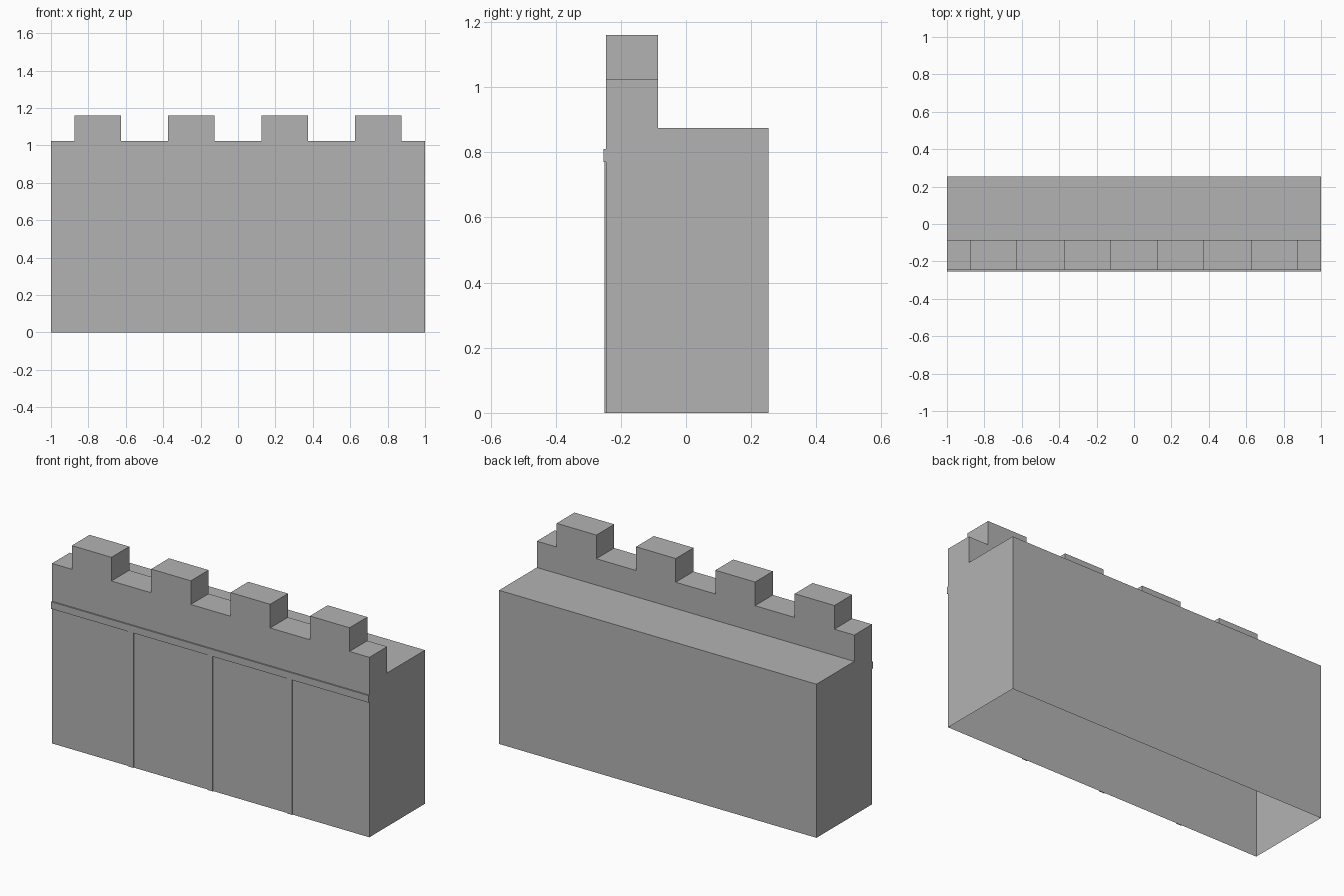
import bpy, bmesh

if "Cube" in bpy.data.objects:
    bpy.data.objects.remove(bpy.data.objects["Cube"])

stone = bpy.data.materials.new("stone_grey")
stone.diffuse_color = (0.45, 0.45, 0.45, 1)
stone.use_nodes = True
stone.node_tree.nodes["Principled BSDF"].inputs["Base Color"].default_value = stone.diffuse_color

BACK, FRONT, PARAPET_BACK = 0.254, -0.246, -0.086
WALK_Z, PARAPET_Z, TOP_Z = 0.875, 1.025, 1.16
LEDGE_LOW, LEDGE_HIGH = 0.77, 0.81


def finish(name, bm):
    mesh = bpy.data.meshes.new(name)
    bm.to_mesh(mesh)
    bm.free()
    mesh.materials.append(stone)
    obj = bpy.data.objects.new(name, mesh)
    bpy.context.collection.objects.link(obj)
    return obj


def remove_faces(bm, test):
    bm.normal_update()
    doomed = [f for f in bm.faces if test(f.normal)]
    bmesh.ops.delete(bm, geom=doomed, context='FACES')


def box(name, x, y, z, open_side):
    """Box from (min, max) ranges, left open where it meets the wall."""
    bm = bmesh.new()
    bmesh.ops.create_cube(bm, size=1)
    for v in bm.verts:
        v.co = [r[0] if c < 0 else r[1] for c, r in zip(v.co, (x, y, z))]
    remove_faces(bm, open_side)
    return finish(name, bm)


# Wall body: stepped side profile swept along x, hollow with an open bottom
profile = [(FRONT, 0), (BACK, 0), (BACK, WALK_Z), (PARAPET_BACK, WALK_Z),
           (PARAPET_BACK, PARAPET_Z), (FRONT, PARAPET_Z)]
bm = bmesh.new()
end = bm.faces.new([bm.verts.new((-1, y, z)) for y, z in profile])
swept = bmesh.ops.extrude_face_region(bm, geom=[end], use_keep_orig=True)
bmesh.ops.translate(bm, vec=(2, 0, 0),
                    verts=[g for g in swept["geom"] if isinstance(g, bmesh.types.BMVert)])
bmesh.ops.recalc_face_normals(bm, faces=bm.faces)
remove_faces(bm, lambda n: n.z < -0.9)
finish("wall_body", bm)

# Merlons along the parapet
for i in range(4):
    x = -0.75 + 0.5 * i
    box(f"merlon_{i + 1}", (x - 0.125, x + 0.125), (FRONT, PARAPET_BACK),
        (PARAPET_Z, TOP_Z), lambda n: n.z < -0.9)

# Horizontal ledge across the front
box("front_ledge", (-1, 1), (-0.254, FRONT), (LEDGE_LOW, LEDGE_HIGH),
    lambda n: n.y > 0.9)

# Thin vertical ribs below the ledge
for i in range(3):
    x = -0.5 + 0.5 * i
    box(f"front_rib_{i + 1}", (x - 0.016, x + 0.016), (-0.251, FRONT),
        (0, LEDGE_LOW), lambda n: n.y > 0.9)
